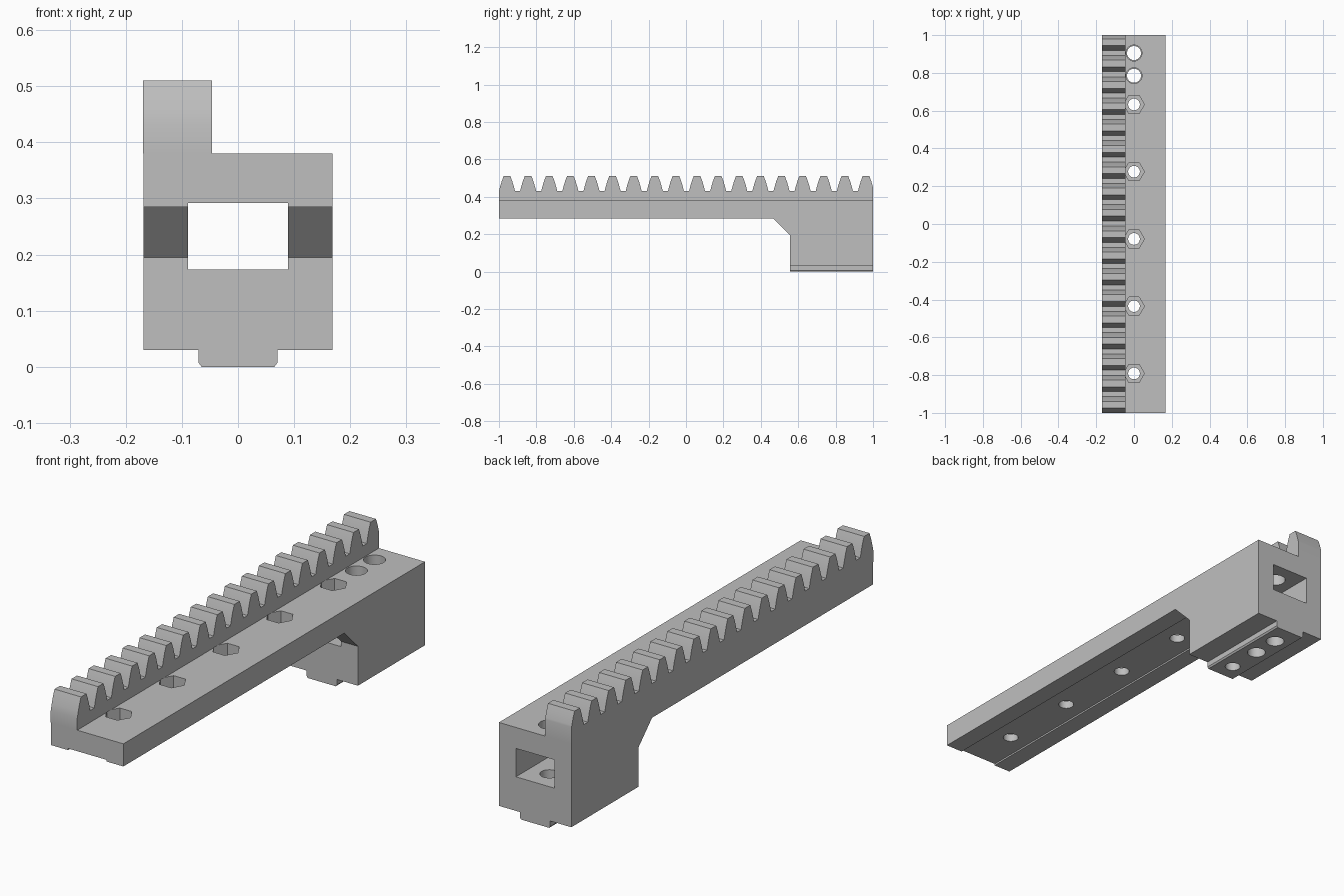
import bpy, bmesh
from mathutils import Vector, Matrix

cube = bpy.data.objects.get("Cube")
if cube:
    bpy.data.objects.remove(cube, do_unlink=True)

GREY = (0.52, 0.52, 0.52, 1.0)
grey = bpy.data.materials.new("light grey")
grey.use_nodes = True
grey.diffuse_color = GREY
grey.node_tree.nodes["Principled BSDF"].inputs["Base Color"].default_value = GREY


def make_object(name, bm):
    bmesh.ops.recalc_face_normals(bm, faces=bm.faces)
    mesh = bpy.data.meshes.new(name)
    bm.to_mesh(mesh)
    bm.free()
    mesh.materials.append(grey)
    obj = bpy.data.objects.new(name, mesh)
    bpy.context.collection.objects.link(obj)
    return obj


def extrude(name, points, axis, start, end):
    """Extrude a closed 2D profile (other axis, z) along x or y."""
    bm = bmesh.new()
    place = (lambda a, z: (start, a, z)) if axis == "x" else (lambda a, z: (a, start, z))
    face = bm.faces.new([bm.verts.new(place(a, z)) for a, z in points])
    new = bmesh.ops.extrude_face_region(bm, geom=[face])["geom"]
    step = Vector((end - start, 0, 0) if axis == "x" else (0, end - start, 0))
    bmesh.ops.translate(bm, vec=step, verts=[v for v in new if isinstance(v, bmesh.types.BMVert)])
    return make_object(name, bm)


def prisms(name, specs):
    """Upright prisms: (y, radius, sides, bottom, top)."""
    bm = bmesh.new()
    for y, r, sides, lo, hi in specs:
        bmesh.ops.create_cone(bm, cap_ends=True, segments=sides, radius1=r, radius2=r,
                              depth=hi - lo, matrix=Matrix.Translation((0, y, (lo + hi) / 2))
                              @ Matrix.Rotation(1.5707963, 4, "Z"))
    return make_object(name, bm)


def boolean(target, tool, operation):
    tool.hide_render = True
    mod = target.modifiers.new(tool.name, "BOOLEAN")
    mod.object, mod.operation, mod.solver = tool, operation, "EXACT"
    select(target)
    bpy.ops.object.modifier_apply(modifier=mod.name)
    bpy.data.objects.remove(tool, do_unlink=True)


def select(obj):
    bpy.ops.object.select_all(action="DESELECT")
    obj.select_set(True)
    bpy.context.view_layer.objects.active = obj


# Long bar with the deep mounting block at the back
HALF = 0.168
TOP = 0.38
body = extrude("bar_and_block", [(-1, TOP), (-1, 0.285), (0.465, 0.285), (0.555, 0.195),
                                 (0.555, 0.03), (1, 0.03), (1, TOP)], "x", -HALF, HALF)

# Chamfered locating rail under the block
rail = extrude("locating_rail", [(-0.07, 0.05), (-0.07, 0.007), (-0.065, 0), (0.065, 0),
                                 (0.07, 0.007), (0.07, 0.05)], "y", 0.555, 1)
boolean(body, rail, "UNION")

# Rectangular tunnel, which also leaves a shallow channel under the bar
tunnel = extrude("tunnel_cutter", [(-0.089, 0.173), (0.089, 0.173),
                                   (0.089, 0.292), (-0.089, 0.292)], "y", -1.1, 1.1)
boolean(body, tunnel, "DIFFERENCE")

# Bolt holes, nut pockets and the two wide holes at the back
bolts = [0.633 - 0.356 * i for i in range(5)]
wide = [0.905, 0.785]
holes = prisms("hole_cutter", [(y, 0.031, 32, -0.1, 0.5) for y in bolts]
               + [(y, 0.037, 32, -0.1, 0.24) for y in wide])
boolean(body, holes, "DIFFERENCE")
pockets = prisms("pocket_cutter", [(y, 0.055, 6, 0.325, 0.5) for y in bolts]
                 + [(y, 0.042, 32, 0.25, 0.5) for y in wide])
boolean(body, pockets, "DIFFERENCE")

# Toothed rack along the right edge
PITCH, FIRST, COUNT = 0.1129, -0.957, 18
flank = [(0.043, 0.43), (0.036, 0.457), (0.028, 0.484), (0.018, 0.51)]
profile = [(-1, TOP)]
for i in range(COUNT):
    c = FIRST + PITCH * i
    profile += [(c - w, z) for w, z in flank] + [(c + w, z) for w, z in reversed(flank)]
# the last tooth is cut off flush with the block
profile = [p for p in profile if p[0] <= 1] + [(1, 0.45), (1, TOP)]
rack = extrude("toothed_rack", profile, "x", -0.169, -0.046)

for obj in (body, rack):
    select(obj)
    bpy.ops.object.shade_smooth_by_angle(angle=0.5)
